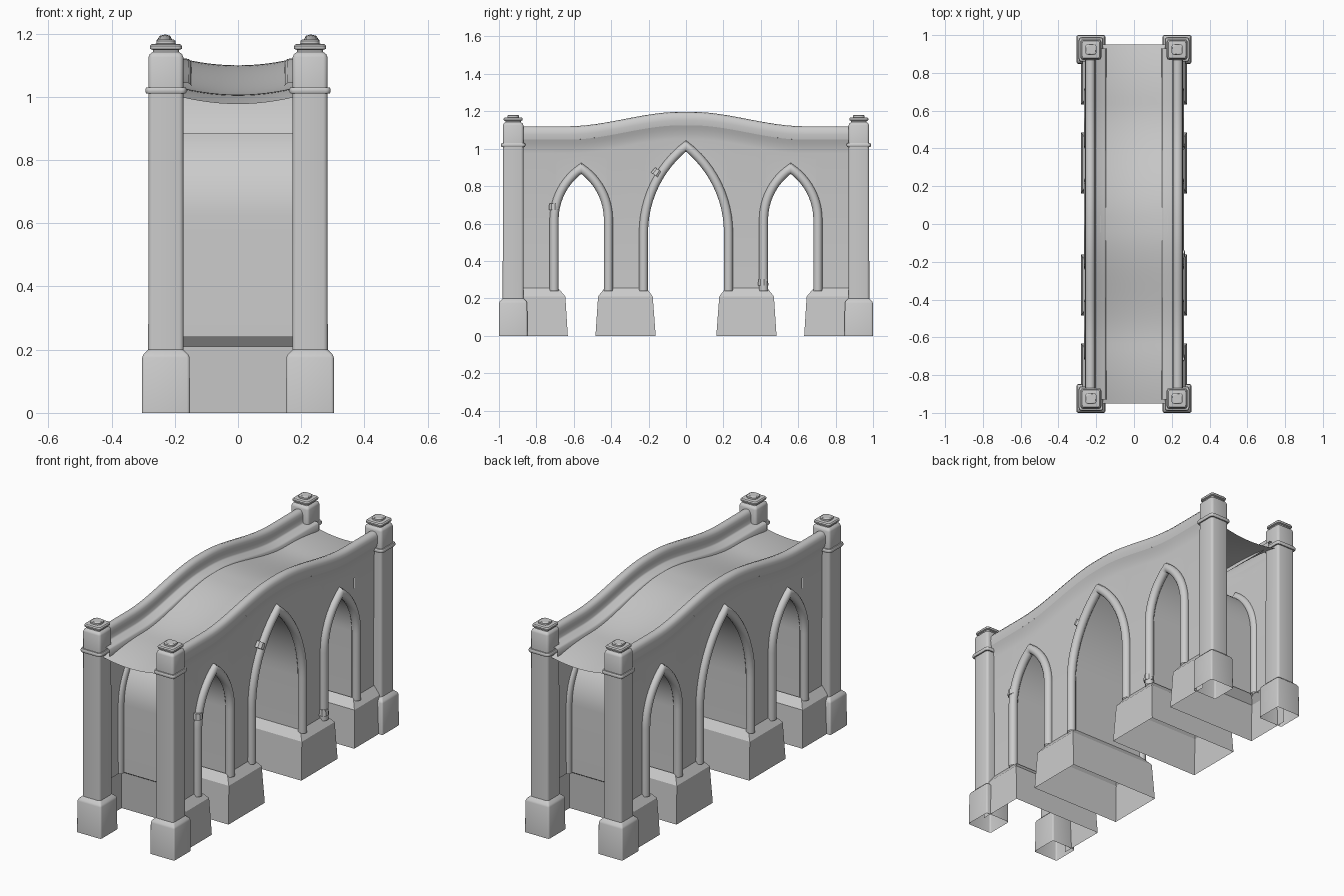
import bpy, bmesh, math
from mathutils import Matrix

if "Cube" in bpy.data.objects:
    bpy.data.objects.remove(bpy.data.objects["Cube"], do_unlink=True)

stone = bpy.data.materials.new("grey_stone")
stone.use_nodes = True
GREY = (0.6, 0.6, 0.6, 1)
stone.diffuse_color = GREY
stone.node_tree.nodes["Principled BSDF"].inputs["Base Color"].default_value = GREY

# centre y, half width, spring height, apex height
ARCHES = [(-0.56, 0.123, 0.62, 0.875), (0, 0.205, 0.55, 0.995), (0.56, 0.123, 0.62, 0.875)]
BASE = 0.24


def finish(name, bm, angle=35):
    bmesh.ops.remove_doubles(bm, verts=bm.verts, dist=0.0005)
    bmesh.ops.recalc_face_normals(bm, faces=bm.faces)
    mesh = bpy.data.meshes.new(name)
    bm.to_mesh(mesh)
    bm.free()
    ob = bpy.data.objects.new(name, mesh)
    bpy.context.collection.objects.link(ob)
    mesh.materials.append(stone)
    bpy.ops.object.select_all(action='DESELECT')
    ob.select_set(True)
    bpy.context.view_layer.objects.active = ob
    bpy.ops.object.shade_smooth_by_angle(angle=math.radians(angle))
    return ob


def loft(bm, rows, closed=False):
    """Skin a list of equally long point rows with quads."""
    grid = [[bm.verts.new(p) for p in row] for row in rows]
    for a, b in zip(grid, grid[1:]):
        n = len(a)
        for i in range(n if closed else n - 1):
            j = (i + 1) % n
            bm.faces.new((a[i], a[j], b[j], b[i]))
    return grid


def rise(y):
    """Hump of the roadway along the length."""
    t = max(0, min(1, (0.63 - abs(y)) / 0.6))
    return 0.077 * t * t * (3 - 2 * t)


def contour(cy, hw, spring, apex, off=0, n=12):
    """Pointed arch outline from the -y foot to the +y foot."""
    w, h = hw + off, apex - spring + 0.9 * off
    r = (h * h + w * w) / (2 * w)
    end = math.asin(h / r)
    half = [(w, BASE)]
    half += [(w - r + r * math.cos(end * i / n), spring + r * math.sin(end * i / n)) for i in range(n + 1)]
    left = [(cy - y, z) for y, z in half]
    right = [(cy + y, z) for y, z in reversed(half[:-1])]
    return left + right


# side walls, pierced by the arches and flaring out under the rail
line = [(-0.92, BASE), (-0.8, BASE)]
for a in ARCHES:
    pts = contour(*a, off=0.012)
    line += [(pts[0][0] - 0.05, BASE)] + pts + [(pts[-1][0] + 0.05, BASE)]
line += [(0.8, BASE), (0.92, BASE)]
FLARE = [(0.236, -0.145), (0.24, -0.12), (0.247, -0.095), (0.256, -0.072)]
for side, label in ((1, "left"), (-1, "right")):
    bm = bmesh.new()
    for p, q in zip(line, line[1:]):
        if q[0] - p[0] > 0.001:
            loft(bm, [[(side * 0.235, y, z)] + [(side * x, y, 1.12 + rise(y) + d) for x, d in FLARE]
                      for y, z in (p, q)])
    finish(label + "_wall", bm, 50)

# rails with the inner kerb
RAIL = [(0.256, -0.072), (0.26, -0.045), (0.257, -0.018), (0.247, -0.004), (0.23, 0), (0.215, -0.004),
        (0.207, -0.018), (0.204, -0.04), (0.204, -0.068), (0.198, -0.075), (0.157, -0.077),
        (0.148, -0.084), (0.146, -0.12)]
steps = [-0.93 + 1.86 * i / 48 for i in range(49)]
for side, label in ((1, "left"), (-1, "right")):
    bm = bmesh.new()
    loft(bm, [[(side * x, y, 1.12 + rise(y) + d) for x, d in RAIL] for y in steps])
    finish(label + "_rail", bm, 50)

# dished road deck, drooping at both ends
bm = bmesh.new()
rows = []
for i in range(49):
    y = -0.95 + 1.9 * i / 48
    droop = 0.03 * max(0, (abs(y) - 0.65) / 0.3) ** 2
    rows.append([(0.18 * k / 6, y, 1.007 + rise(y) * 1.2 - droop + 0.022 * (k / 6) ** 2)
                 for k in range(-6, 7)])
loft(bm, rows)
finish("road_deck", bm, 50)

# vault linings and the round mouldings around each opening
for arch, label in zip(ARCHES, ("front", "middle", "back")):
    bm = bmesh.new()
    loft(bm, [[(x, y, z) for y, z in contour(*arch, off=0.012)] for x in (-0.236, 0.236)])
    finish(label + "_vault", bm)
    for side, hand in ((1, "left"), (-1, "right")):
        path = contour(*arch, off=0.022)
        rows = []
        for i, (y, z) in enumerate(path):
            a, b = path[max(i - 1, 0)], path[min(i + 1, len(path) - 1)]
            ty, tz = b[0] - a[0], b[1] - a[1]
            length = math.hypot(ty, tz)
            ny, nz = -tz / length, ty / length
            stretch = 1.25 if i == len(path) // 2 else 1
            rows.append([(side * (0.242 + 0.024 * math.sin(t)), y + ny * 0.024 * stretch * math.cos(t),
                          z + nz * 0.024 * stretch * math.cos(t))
                         for t in (math.tau * k / 12 for k in range(12))])
        bm = bmesh.new()
        loft(bm, rows, closed=True)
        finish(f"{label}_{hand}_moulding", bm, 50)

# hollow plinths under the piers: z, low y, high y, half width
MID = [(0, 0.162, 0.484, 0.28), (0.21, 0.178, 0.47, 0.272), (0.255, 0.212, 0.435, 0.238)]
END = [(0, 0.632, 0.9, 0.28), (0.21, 0.645, 0.9, 0.272), (0.255, 0.684, 0.9, 0.238)]
for s, label in ((-1, "front"), (1, "back")):
    bm = bmesh.new()
    loft(bm, [[(-x, s * a, z), (x, s * a, z), (x, s * b, z), (-x, s * b, z)] for z, a, b, x in MID], closed=True)
    finish(label + "_pier_plinth", bm, 25)
    bm = bmesh.new()
    loft(bm, [[(-x, s * b, z), (-x, s * a, z), (x, s * a, z), (x, s * b, z)] for z, a, b, x in END])
    finish(label + "_end_plinth", bm, 25)


def ring(cx, cy, half, z, corner):
    """Square outline with rounded corners."""
    pts = []
    c = half * corner
    for q in range(4):
        for k in range(4):
            t = math.pi / 2 * (q + k / 3)
            sx = 1 if q in (0, 3) else -1
            sy = 1 if q < 2 else -1
            pts.append((cx + sx * (half - c) + c * math.cos(t), cy + sy * (half - c) + c * math.sin(t), z))
    return pts


# corner columns: half width and height up the profile
COLUMN = [(0.076, 0), (0.075, 0.175), (0.071, 0.185), (0.056, 0.2), (0.055, 1.01), (0.062, 1.01),
          (0.065, 1.015), (0.065, 1.024), (0.062, 1.03), (0.055, 1.03), (0.055, 1.125), (0.051, 1.135),
          (0.041, 1.142), (0.041, 1.148), (0.05, 1.151), (0.051, 1.16), (0.046, 1.166), (0.03, 1.168),
          (0.03, 1.177), (0.025, 1.181)]
for sx, hand in ((1, "left"), (-1, "right")):
    for sy, label in ((-1, "front"), (1, "back")):
        bm = bmesh.new()
        grid = loft(bm, [ring(sx * 0.228, sy * 0.924, h, z, 0.12 if z < 0.19 else 0.25 if z < 1.167 else 0.6)
                         for h, z in COLUMN], closed=True)
        bm.faces.new(grid[-1])
        finish(f"{label}_{hand}_column", bm)

# broken stubs where the mouldings are cracked: y, z, lean
for i, (y, z, lean) in enumerate([(-0.155, 0.872, -0.6), (0.412, 0.285, 0), (-0.706, 0.69, 0)]):
    bm = bmesh.new()
    bmesh.ops.create_cone(bm, cap_ends=True, segments=9, radius1=0.029, radius2=0.026, depth=0.035,
                          matrix=Matrix.Translation((0.243, y, z)) @ Matrix.Rotation(lean, 4, 'X'))
    finish(f"moulding_stub_{i + 1}", bm)
